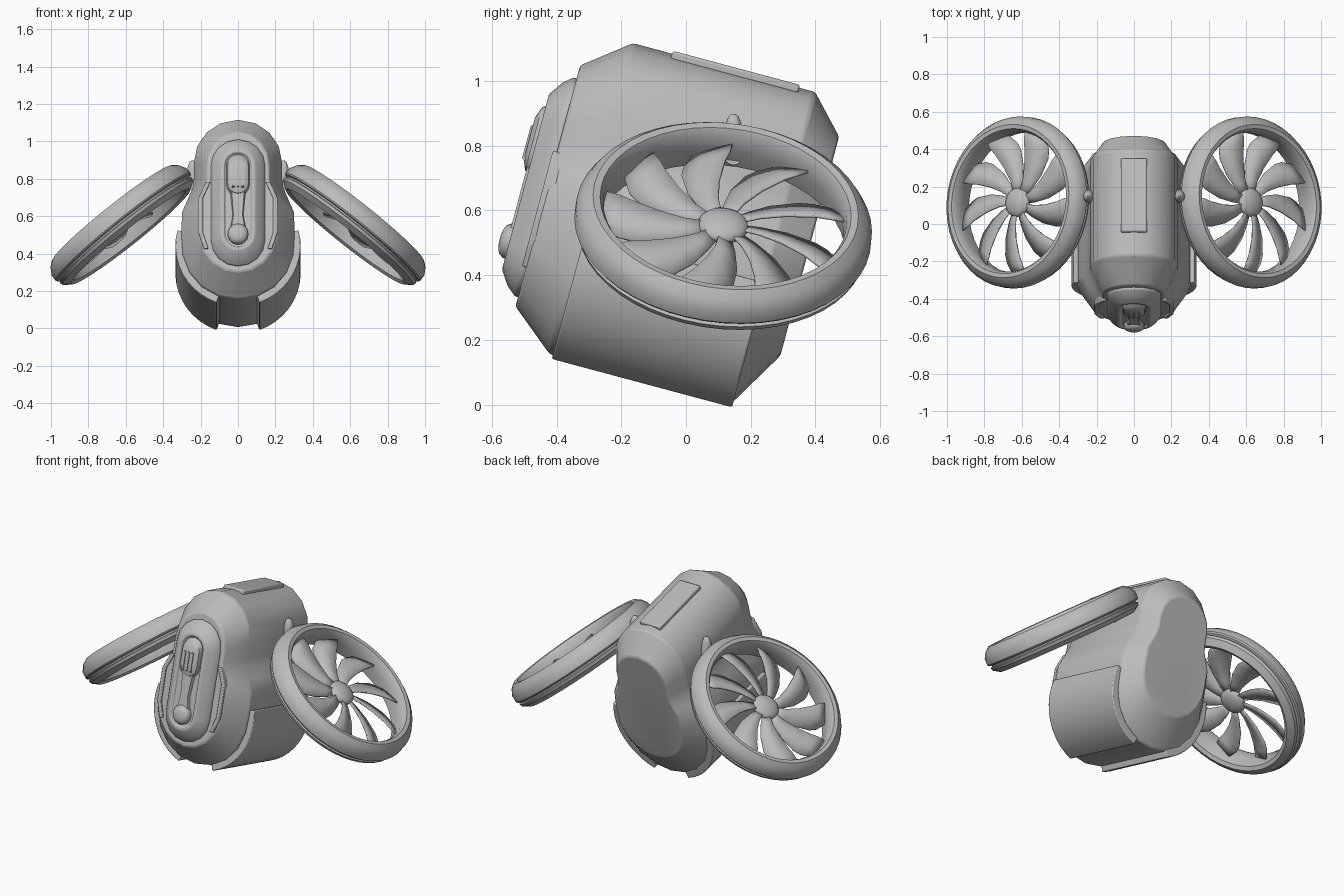
import bpy
import bmesh
from math import sin, cos, pi, radians
from mathutils import Matrix, Vector

if "Cube" in bpy.data.objects:
    bpy.data.objects.remove(bpy.data.objects["Cube"], do_unlink=True)

grey = bpy.data.materials.new("plain_grey")
grey.use_nodes = True
grey.diffuse_color = (0.5, 0.5, 0.5, 1)
grey.node_tree.nodes["Principled BSDF"].inputs["Base Color"].default_value = (0.5, 0.5, 0.5, 1)

# Body frame: x sideways, y backwards, z up, nose tipped upwards
BODY = Matrix.Translation((0, 0, 0.55)) @ Matrix.Rotation(radians(-15), 4, "X")

# Fan frame: z along the fan axis, leaning outwards
axis = Vector((0.62, 0.1, 0.778)).normalized()
fan_y = (Vector((0, 1, 0)) - axis * axis.y).normalized()
fan_x = fan_y.cross(axis)
FAN = Matrix((fan_x, fan_y, axis)).transposed().to_4x4()
FAN.translation = (0.623, 0.115, 0.553)


def finish(bm, name, matrix, mirror=False, bevel=0, solid=0, angle=35):
    bmesh.ops.recalc_face_normals(bm, faces=bm.faces)
    bm.transform(matrix)
    mesh = bpy.data.meshes.new(name)
    bm.to_mesh(mesh)
    bm.free()
    mesh.materials.append(grey)
    obj = bpy.data.objects.new(name, mesh)
    bpy.context.collection.objects.link(obj)
    bpy.ops.object.select_all(action="DESELECT")
    obj.select_set(True)
    bpy.context.view_layer.objects.active = obj
    bpy.ops.object.shade_smooth_by_angle(angle=radians(angle))
    if solid:
        mod = obj.modifiers.new("thickness", "SOLIDIFY")
        mod.thickness, mod.offset = solid, 0
    if bevel:
        mod = obj.modifiers.new("soft_edges", "BEVEL")
        mod.width, mod.segments = bevel, 2
        mod.limit_method, mod.angle_limit = "ANGLE", radians(30)
    if mirror:
        mod = obj.modifiers.new("other_side", "MIRROR")
        mod.use_mirror_merge = False
    return obj


def loft(name, loops, matrix, wrap=False, **options):
    """Skin closed loops of equal length; cap the ends or join them round."""
    bm = bmesh.new()
    rows = [[bm.verts.new(p) for p in loop] for loop in loops]
    pairs = list(zip(rows, rows[1:]))
    if wrap:
        pairs.append((rows[-1], rows[0]))
    for a, b in pairs:
        for i in range(len(a)):
            j = (i + 1) % len(a)
            bm.faces.new((a[i], a[j], b[j], b[i]))
    if not wrap:
        bm.faces.new(rows[0])
        bm.faces.new(rows[-1])
    return finish(bm, name, matrix, **options)


def circle(r, h, n=40):
    return [(r * cos(2 * pi * i / n), r * sin(2 * pi * i / n), h) for i in range(n)]


def capsule(y, r, low, high, n=8):
    top = [(r * cos(pi * i / n), y, high + r * sin(pi * i / n)) for i in range(n + 1)]
    return top + [(-x, y, low - (z - high)) for x, y, z in top]


def block(name, x, y0, y1, z0, z1, taper=1.0, **options):
    def rect(y, k):
        mid, half = (z0 + z1) / 2, (z1 - z0) / 2 * k
        return [(sx * x * k, y, mid + sz * half)
                for sx, sz in ((-1, -1), (1, -1), (1, 1), (-1, 1))]
    return loft(name, [rect(y0, 1), rect(y1, taper)], BODY, **options)


# Body: narrow upper lobe, waist and wide lower lobe, chamfered at both ends
half = [(0.30 * sin(radians(a)), -0.19 - 0.30 * cos(radians(a))) for a in range(0, 81, 20)]
half += [(0.302, -0.14), (0.3, -0.01), (0.268, 0.065), (0.243, 0.125), (0.235, 0.18)]
half += [(0.235 * cos(radians(a)), 0.27 + 0.235 * sin(radians(a))) for a in range(0, 91, 22)]
half[-1] = (0, 0.505)
outline = half + [(-x, z) for x, z in reversed(half[1:-1])]


def section(y, kx, kz, shift):
    return [(x * kx, y, shift + z * kz) for x, z in outline]


loft("body", [section(-0.445, 0.70, 0.775, 0.005), section(-0.305, 1, 1, 0),
              section(0.278, 1, 1, 0), section(0.385, 0.72, 0.705, 0.035)],
     BODY, bevel=0.008)

# Lower side armour, leaving a gap under the belly
arc = [radians(15 - 85 * i / 10) for i in range(11)]
armour = [(r * cos(a), -0.19 + r * sin(a)) for r, angles in
          ((0.335, arc), (0.29, arc[::-1])) for a in angles]
loft("side_armour", [[(x, y, z) for x, z in armour] for y in (-0.295, 0.282)],
     BODY, mirror=True, bevel=0.006)

# Top hatch
block("top_hatch", 0.07, -0.18, 0.228, 0.485, 0.514, bevel=0.008)

# Face plate with a recessed channel
loft("face_plate", [capsule(-0.43, 0.145, -0.2, 0.21), capsule(-0.455, 0.145, -0.2, 0.21),
                    capsule(-0.485, 0.125, -0.195, 0.205), capsule(-0.515, 0.09, -0.185, 0.195),
                    capsule(-0.515, 0.073, -0.185, 0.195), capsule(-0.502, 0.067, -0.185, 0.195)],
     BODY, bevel=0.004)

# Thin rails framing the face plate
rail_path = [(0.16, 0.12), (0.2, 0.03), (0.2, -0.16), (0.17, -0.25)]
rail = [(x + 0.012, z) for x, z in rail_path] + [(x - 0.012, z) for x, z in rail_path[::-1]]
loft("face_rail", [[(x, y, z) for x, z in rail] for y in (-0.42, -0.458)],
     BODY, mirror=True, bevel=0.005)

# Sensor head, ridges, neck and lens inside the channel
loft("sensor_head", [capsule(-0.495, 0.064, 0.09, 0.2), capsule(-0.525, 0.056, 0.095, 0.185),
                     capsule(-0.538, 0.04, 0.11, 0.165)], BODY)
for i in range(3):
    ridge = block("sensor_ridge", 0.007, -0.52, -0.544, 0.06, 0.19, taper=0.8)
    ridge.location.x = (i - 1) * 0.026
neck = [(-0.05, -0.18), (0.05, -0.18), (0.03, -0.08), (0.045, 0.08), (-0.045, 0.08), (-0.03, -0.08)]
loft("sensor_neck", [[(x * k, y, z) for x, z in neck] for y, k in ((-0.495, 1), (-0.522, 0.8))], BODY)
LENS = BODY @ Matrix.Translation((0, -0.5, -0.185)) @ Matrix.Rotation(pi / 2, 4, "X")
loft("lens", [circle(r, h, 24) for r, h in
              ((0.055, 0), (0.055, 0.022), (0.046, 0.036), (0.03, 0.043), (0.012, 0.046))], LENS)

# Fan shroud: bevelled band with a groove above its lower lip
shroud = [(0.374, 0.0), (0.378, 0.055), (0.39, 0.075), (0.412, 0.078), (0.44, 0.056),
          (0.46, 0.022), (0.461, -0.015), (0.455, -0.023), (0.44, -0.026), (0.44, -0.034),
          (0.451, -0.038), (0.445, -0.055), (0.407, -0.08), (0.385, -0.068)]
loft("fan_shroud", [circle(r, h, 48) for r, h in shroud], FAN, wrap=True, mirror=True)

# Fan hub
loft("fan_hub", [circle(0.078 * cos(a), 0.034 * sin(a), 24)
                 for a in [radians(-84 + 14 * i) for i in range(13)]], FAN, mirror=True)

# Fan blades: pitched, widening and swept towards a blunt tip
BLADES = 9
stations = [(0.05, 0.02, 0.1), (0.12, 0.034, 0.05), (0.2, 0.054, -0.03),
            (0.29, 0.072, -0.13), (0.33, 0.075, -0.19), (0.38, 0.062, -0.27)]
pitch = radians(-22)
bm = bmesh.new()
for b in range(BLADES):
    rows = []
    for r, half_width, sweep in stations:
        a = 2 * pi * b / BLADES + sweep
        row = []
        for side in (-1, 0, 1):
            turn = a + side * half_width * cos(pitch) / r
            row.append(bm.verts.new((r * cos(turn), r * sin(turn),
                                     side * half_width * sin(pitch))))
        rows.append(row)
    for p, q in zip(rows, rows[1:]):
        for i in range(2):
            bm.faces.new((p[i], p[i + 1], q[i + 1], q[i]))
finish(bm, "fan_blades", FAN, mirror=True, solid=0.008)

# Pivot pegs and short arms holding the fans to the body
PEG = Matrix.Translation((0.243, 0.147, 0.74))
loft("pivot_peg", [circle(r, h, 16) for r, h in
                   ((0.04, 0), (0.036, 0.07), (0.025, 0.125), (0.016, 0.15), (0.006, 0.158))],
     PEG, mirror=True)
ARM = Matrix.Translation((0.18, 0.147, 0.77)) @ Matrix.Rotation(pi / 2, 4, "Y")
loft("fan_arm", [circle(0.03, 0, 16), circle(0.03, 0.12, 16)], ARM, mirror=True)
